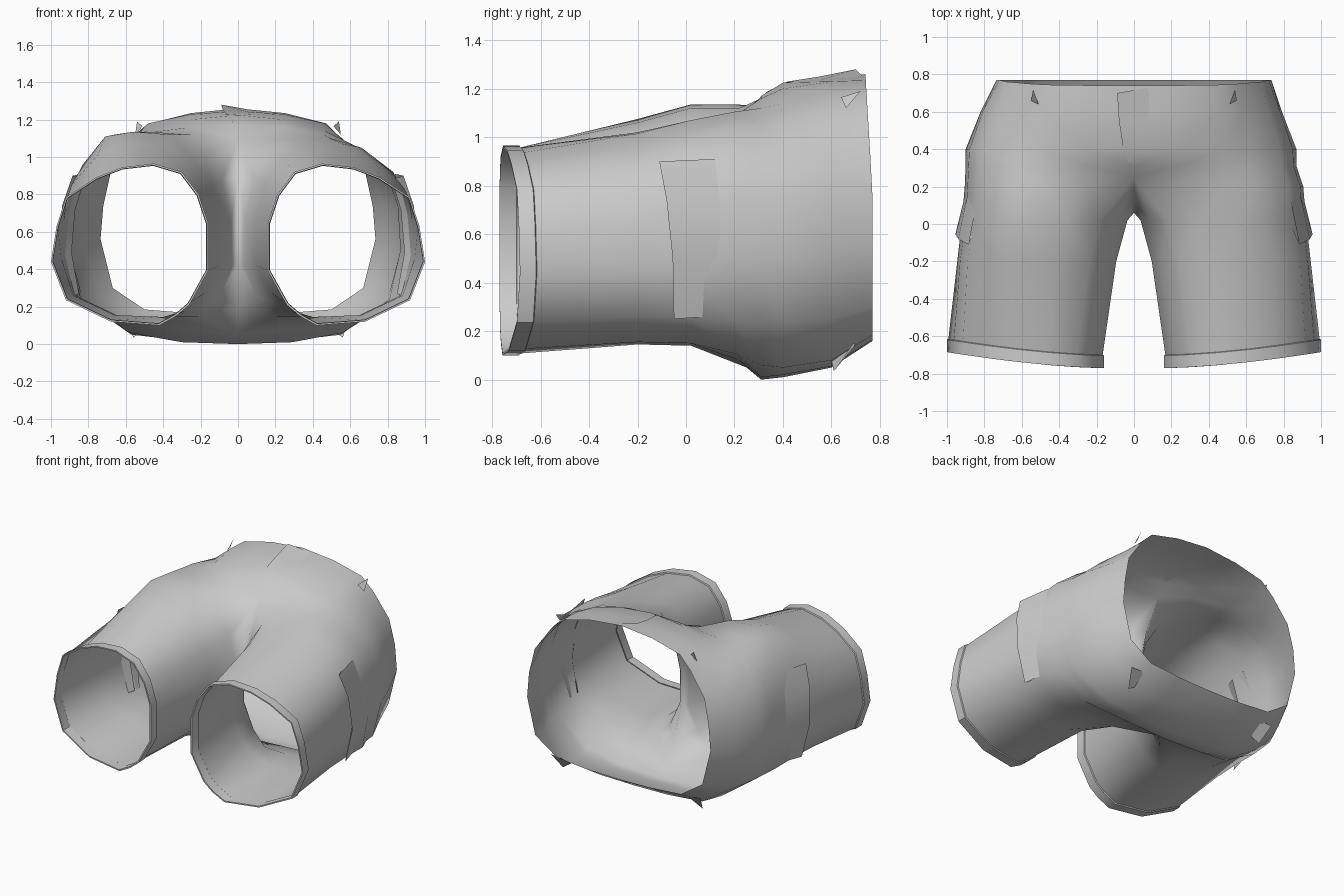
import bpy, bmesh

cloth = bpy.data.materials.new("grey cloth")
cloth.diffuse_color = (0.6, 0.6, 0.6, 1)


def make(name, verts, faces, mirror=False, angle=0.9):
    mesh = bpy.data.meshes.new(name)
    mesh.from_pydata(verts, [], faces)
    bm = bmesh.new()
    bm.from_mesh(mesh)
    bmesh.ops.remove_doubles(bm, verts=bm.verts, dist=0.001)
    bmesh.ops.recalc_face_normals(bm, faces=bm.faces)
    bm.to_mesh(mesh)
    bm.free()
    ob = bpy.data.objects.new(name, mesh)
    bpy.context.collection.objects.link(ob)
    mesh.materials.append(cloth)
    if mirror:
        ob.modifiers.new("mirror", 'MIRROR')
    bpy.ops.object.select_all(action='DESELECT')
    ob.select_set(True)
    bpy.context.view_layer.objects.active = ob
    bpy.ops.object.shade_smooth_by_angle(angle=angle)
    return ob


def bridge(start_a, start_b, n, closed):
    """Quads between two rows of n points."""
    return [(start_a + i, start_a + (i + 1) % n, start_b + (i + 1) % n, start_b + i)
            for i in range(n if closed else n - 1)]


N, OUT = 15, 11   # leg ring points; the first OUT of them carry on into the hips

# Leg cuff outline (x, z): over the top, down the outside, back along the inside
cuff = [(.30, .92), (.45, .965), (.62, .945), (.76, .89), (.92, .785), (.97, .63),
        (1.0, .44), (.92, .235), (.68, .12), (.42, .10), (.33, .15), (.26, .21),
        (.16, .39), (.16, .65), (.21, .80)]


def cuff_ring(scale, dy):
    return [(.58 + (x - .58) * scale, -.77 + ((x - .16) / .84) ** 1.6 * .085 + dy,
             .53 + (z - .53) * scale) for x, z in cuff]


# Leg outlines at mid thigh and upper thigh
mid = [(.24, .99), (.42, 1.04), (.60, 1.035), (.75, .96), (.89, .83), (.93, .66),
       (.945, .46), (.88, .26), (.66, .155), (.40, .145), (.28, .18), (.18, .27),
       (.095, .42), (.095, .66), (.14, .85)]
upper = [(.18, 1.03), (.36, 1.085), (.56, 1.09), (.71, 1.02), (.85, .88), (.90, .70),
         (.92, .48), (.87, .26), (.64, .15), (.36, .14), (.20, .145), (.11, .25),
         (.035, .42), (.035, .66), (.085, .88)]
# Ring where the legs join; its inner points lie on the centre seam
crotch = [(0, .25, 1.09), (.25, .22, 1.10), (.48, .20, 1.105), (.66, .20, 1.05),
          (.83, .20, .92), (.89, .20, .74), (.905, .20, .50), (.86, .20, .25),
          (.62, .21, .105), (.30, .22, .08), (0, .25, .05), (0, .14, .20),
          (0, .06, .42), (0, .06, .66), (0, .13, .90)]
# Half outlines from the hips to the waist, top centre to bottom centre
rise = [(0, 1.17), (.25, 1.16), (.48, 1.12), (.65, 1.05), (.82, .92), (.885, .74),
        (.90, .50), (.84, .24), (.58, .06), (.30, .01), (0, 0)]
hip = [(0, 1.225), (.25, 1.20), (.48, 1.14), (.65, 1.06), (.81, .92), (.88, .74),
       (.90, .50), (.83, .24), (.57, .05), (.30, .02), (0, .01)]
seat = [(0, 1.245), (.25, 1.23), (.48, 1.18), (.60, 1.08), (.74, .93), (.81, .74),
        (.82, .50), (.74, .25), (.55, .08), (.28, .055), (0, .05)]
waist = [(0, 1.26), (.25, 1.235), (.47, 1.18), (.56, 1.09), (.68, .92), (.72, .74),
         (.735, .56), (.67, .30), (.50, .185), (.25, .165), (0, .16)]

rings = [cuff_ring(.982, .07),
         [(x, -.2, z) for x, z in mid],
         [(x, .02, z) for x, z in upper],
         crotch,
         [(x, .31, z) for x, z in rise],
         [(x, .4, z) for x, z in hip],
         [(x, .6, z) for x, z in seat],
         [(x, .74 + .03 * min(1, (1.26 - z) * 2), z) for x, z in waist]]

# How much the left thigh is puffed up: ring -> lift of points 1 to 4
puff = {1: (.02, .04, .05, .02), 2: (.035, .045, .09, .04), 3: (.02, .03, .07, .04),
        4: (0, .01, .06, .04), 5: (0, 0, .04, .03)}

# Shorts body: two legs merging into the hips
verts, faces = [], []
for side in (1, -1):
    starts = []
    for k, ring in enumerate(rings):
        starts.append(len(verts))
        for i, (x, y, z) in enumerate(ring):
            if k in puff and 1 <= i <= 4:
                if side < 0:
                    z += puff[k][i - 1]
                elif k < 3 and i < 4:
                    z -= .02
            if 4 <= k <= 6 and side > 0:
                x *= .965
            verts.append((side * x, y, z))
    for k in range(len(rings) - 1):
        leg = k < 3
        faces += bridge(starts[k], starts[k + 1], N if leg else OUT, leg)
make("shorts_body", verts, faces, angle=2.6)

# Cuffs: a raised band with a folded lip at each leg opening
band = [cuff_ring(.975, .072), cuff_ring(1, .067), cuff_ring(1, 0), cuff_ring(.978, 0),
        cuff_ring(.972, .07)]
faces = []
for k in range(len(band) - 1):
    faces += bridge(k * N, (k + 1) * N, N, True)
make("leg_cuff", [p for r in band for p in r], faces, mirror=True, angle=.7)

# Loose side folds: hip cloth hanging over the thigh, tucked back under at its edge
edge = [(.885, -.11, .90), (.94, -.08, .74), (.955, -.055, .50), (.895, -.05, .25)]
root = [(.838, .12, .91), (.893, .14, .74), (.907, .14, .50), (.86, .10, .26)]
tuck = [(.82, .03, .88), (.87, .03, .72), (.89, .03, .49), (.85, .03, .27)]
make("side_fold", root + edge + tuck,
     bridge(0, 4, 4, False) + bridge(4, 8, 4, False), mirror=True)

# Small pinched creases beside the waist, above and below
make("waist_crease", [(.51, .64, 1.165), (.54, .72, 1.19), (.55, .66, 1.12),
                      (.56, .61, .035), (.60, .69, .15), (.50, .70, .145), (.50, .60, .075)],
     [(0, 1, 2), (3, 4, 5, 6)], mirror=True)

# Front fly overlap, running from the waist to the crotch
make("fly_flap", [(-.09, .70, 1.28), (-.08, .55, 1.25), (-.06, .42, 1.23), (-.03, .33, 1.185),
                  (.08, .73, 1.25), (.08, .55, 1.235), (.06, .42, 1.22), (.03, .33, 1.18)],
     bridge(0, 4, 4, False))
